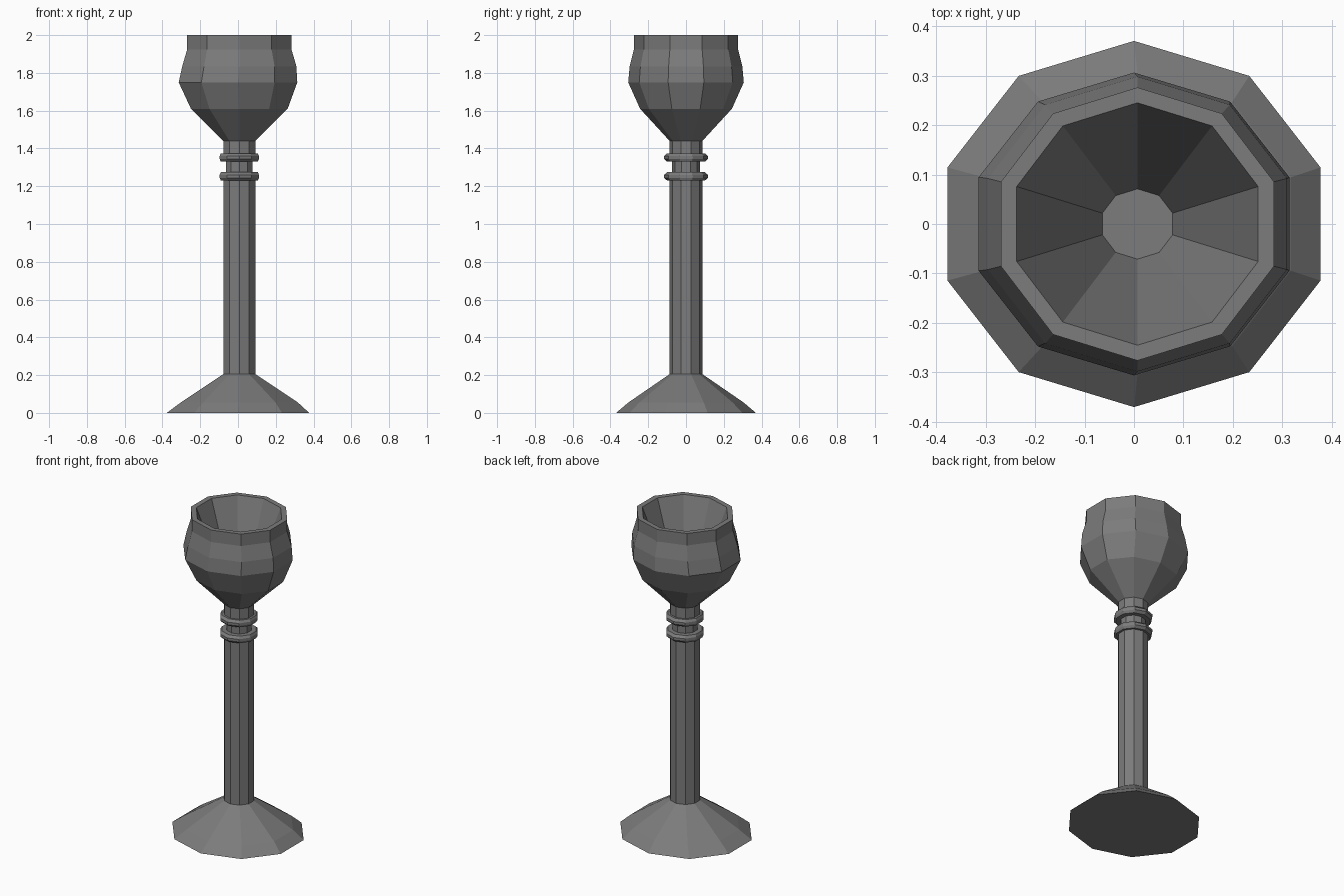
import bpy
import bmesh
import math

if "Cube" in bpy.data.objects:
    bpy.data.objects.remove(bpy.data.objects["Cube"], do_unlink=True)

SIDES = 10
SHIFT = 0.007  # the stem and bowl axis sits slightly to the left

pewter = bpy.data.materials.new("dull_pewter")
pewter.use_nodes = True
colour = (0.2, 0.2, 0.2, 1)
pewter.diffuse_color = colour
pewter.node_tree.nodes["Principled BSDF"].inputs["Base Color"].default_value = colour


def turned(name, profile, cap_start=False, cap_end=False):
    """Ten-sided turned part; profile rows are (half width, half depth, z, x shift)."""
    bm = bmesh.new()
    widest = math.cos(math.pi / SIDES)
    rings = []
    for half_x, half_y, z, shift in profile:
        ring = []
        for i in range(SIDES):
            a = math.pi / 2 + math.tau * i / SIDES
            ring.append(bm.verts.new((shift + half_x / widest * math.cos(a),
                                      half_y * math.sin(a), z)))
        rings.append(ring)
    for low, high in zip(rings, rings[1:]):
        for i in range(SIDES):
            j = (i + 1) % SIDES
            bm.faces.new((low[i], low[j], high[j], high[i]))
    if cap_start:
        bm.faces.new(rings[0][::-1])
    if cap_end:
        bm.faces.new(rings[-1])
    mesh = bpy.data.meshes.new(name)
    bm.to_mesh(mesh)
    bm.free()
    mesh.materials.append(pewter)
    obj = bpy.data.objects.new(name, mesh)
    bpy.context.collection.objects.link(obj)
    return obj


# Flared foot with a closed underside
turned("foot", [(0.377, 0.37, 0, 0), (0.31, 0.305, 0.055, SHIFT),
                (0.085, 0.087, 0.205, SHIFT)], cap_start=True)

# Long stem, narrow neck between the collars, and the short piece under the bowl
for name, width, bottom, top in (("stem", 0.085, 0.205, 1.235),
                                 ("neck", 0.071, 1.275, 1.335),
                                 ("upper_stem", 0.085, 1.37, 1.44)):
    turned(name, [(width, width + 0.002, z, SHIFT) for z in (bottom, top)])

# Pair of bevelled collars
for name, z in (("lower_collar", 1.23), ("upper_collar", 1.33)):
    turned(name, [(0.068, 0.07, z, SHIFT), (0.098, 0.1, z, SHIFT),
                  (0.104, 0.116, z + 0.014, SHIFT),
                  (0.104, 0.116, z + 0.03, SHIFT),
                  (0.098, 0.1, z + 0.044, SHIFT), (0.068, 0.07, z + 0.044, SHIFT)])

# Bowl: outer wall, flat rim, then the inner cone down to its floor
turned("bowl", [(0.085, 0.087, 1.44, SHIFT), (0.256, 0.243, 1.61, SHIFT),
                (0.314, 0.306, 1.75, 0), (0.302, 0.298, 1.835, SHIFT),
                (0.276, 0.276, 1.925, SHIFT), (0.276, 0.276, 2, SHIFT),
                (0.244, 0.245, 2, SHIFT), (0.071, 0.071, 1.53, SHIFT)], cap_end=True)
